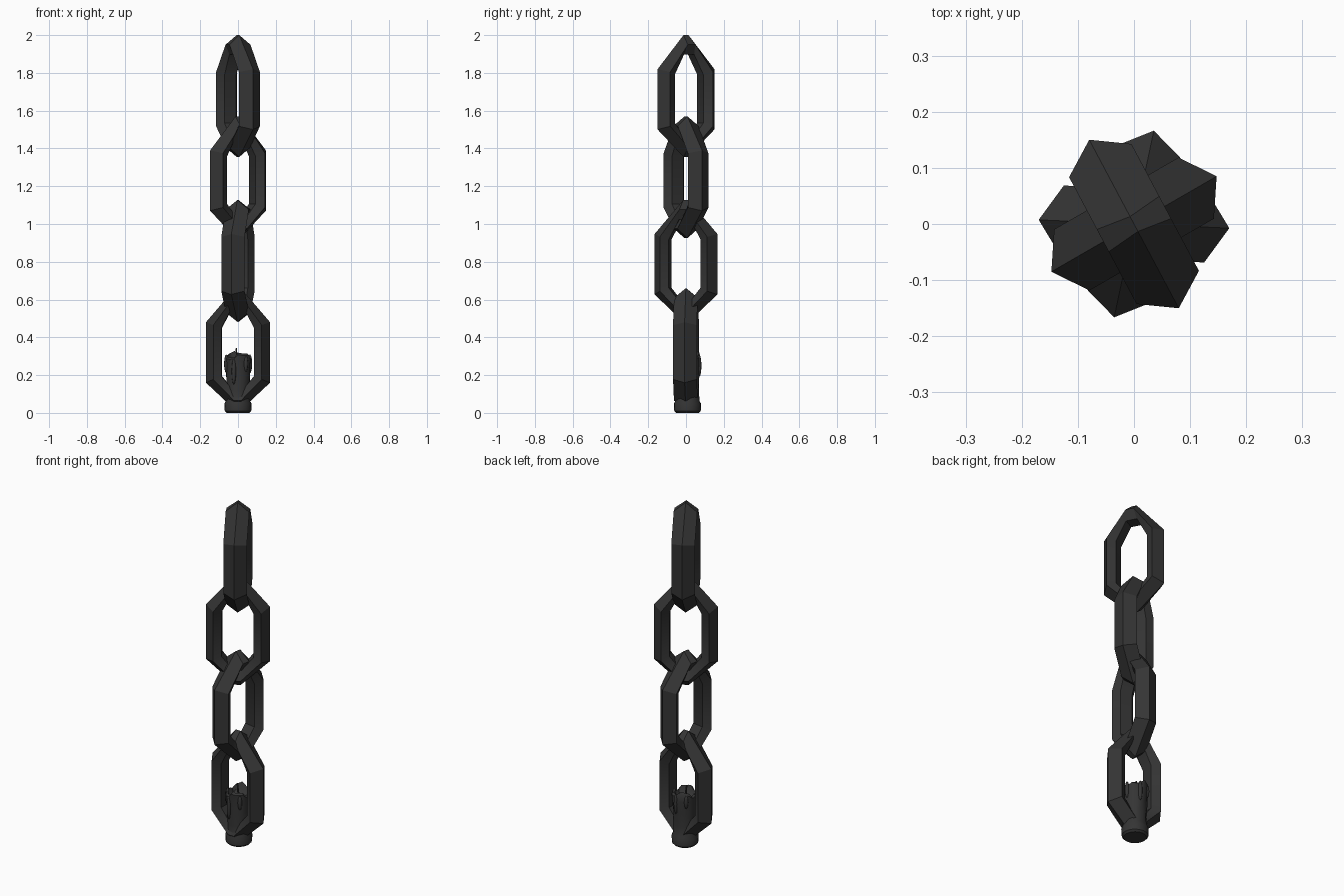
import bpy, bmesh, math, random
from mathutils import Matrix

if "Cube" in bpy.data.objects:
    bpy.data.objects.remove(bpy.data.objects["Cube"])

random.seed(4)
dark = bpy.data.materials.new("dark_iron")
dark.diffuse_color = (0.035, 0.035, 0.035, 1)
dark.use_nodes = True
dark.node_tree.nodes["Principled BSDF"].inputs["Base Color"].default_value = dark.diffuse_color


def finish(bm, name, smooth):
    bmesh.ops.recalc_face_normals(bm, faces=bm.faces)
    me = bpy.data.meshes.new(name)
    bm.to_mesh(me)
    bm.free()
    ob = bpy.data.objects.new(name, me)
    bpy.context.collection.objects.link(ob)
    me.materials.append(dark)
    bpy.ops.object.select_all(action='DESELECT')
    ob.select_set(True)
    bpy.context.view_layer.objects.active = ob
    bpy.ops.object.shade_smooth_by_angle(angle=math.radians(smooth))
    return ob


def bridge(bm, rings, closed):
    n = len(rings[0])
    for i in range(len(rings) if closed else len(rings) - 1):
        a, b = rings[i], rings[(i + 1) % len(rings)]
        for j in range(n):
            k = (j + 1) % n
            bm.faces.new((a[j], a[k], b[k], b[j]))


# Chain link: five-sided section swept round an elongated blunt-tipped hexagon
OUTER = [(0.015, 0.34), (0.17, 0.16), (0.17, -0.16), (0.015, -0.305),
         (-0.015, -0.305), (-0.17, -0.16), (-0.17, 0.16), (-0.015, 0.34)]
INNER = [(0.03, 0.238), (0.086, 0.13), (0.086, -0.125), (0.022, -0.205),
         (-0.022, -0.205), (-0.086, -0.125), (-0.086, 0.13), (-0.03, 0.238)]
SECTION = [(0, 0), (0.5, 0.063), (1, 0.035), (1, -0.035), (0.5, -0.063)]


def link(name, z, angle):
    bm = bmesh.new()
    rings = []
    for (ox, oz), (ix, iz) in zip(OUTER, INNER):
        rings.append([bm.verts.new((ox + (ix - ox) * t, w, oz + (iz - oz) * t))
                      for t, w in SECTION])
    bridge(bm, rings, True)
    bm.transform(Matrix.Translation((0, 0, z)) @
                 Matrix.Rotation(math.radians(angle), 4, 'Z'))
    finish(bm, name, 30)


for i, (z, a) in enumerate([(1.66, -62), (1.23, 30), (0.787, 78), (0.32, -2.5)]):
    link(f"chain_link_{i + 1}", z, a)

# Candle stub: lathed body with a ragged rim and hollow melted top
CY = 0.008
PROFILE = [(0.060, 0.006), (0.070, 0.016), (0.072, 0.048), (0.064, 0.065),
           (0.062, 0.12), (0.064, 0.20), (0.067, 0.26), (0.069, 0.295),
           (0.058, 0.305), (0.046, 0.28), (0.020, 0.262)]
N = 20
rim = [random.uniform(-0.016, 0.016) for _ in range(N)]
bm = bmesh.new()
rings = []
for r, z in PROFILE:
    ring = []
    for j in range(N):
        t = 2 * math.pi * j / N
        rag = max(0, min(1, (z - 0.22) / 0.08))
        back = max(0, math.sin(t)) ** 4 * 0.012
        rr = r + (random.uniform(-0.003, 0.003) if z > 0.06 else 0)
        ring.append(bm.verts.new((rr * math.cos(t), CY + rr * math.sin(t),
                                  z + (rim[j] + back) * rag)))
    rings.append(ring)
bridge(bm, rings, False)
bm.faces.new(rings[0])
bm.faces.new(rings[-1])
finish(bm, "candle_body", 40)

# Wax drips running down the side
bm = bmesh.new()
for deg, z, length in [(10, 0.26, 0.05), (75, 0.25, 0.06), (130, 0.27, 0.04),
                       (195, 0.26, 0.05), (250, 0.22, 0.07), (310, 0.26, 0.045)]:
    t = math.radians(deg)
    m = (Matrix.Translation((0.064 * math.cos(t), CY + 0.064 * math.sin(t), z))
         @ Matrix.Diagonal((0.012, 0.012, length, 1)))
    bmesh.ops.create_uvsphere(bm, u_segments=8, v_segments=6, radius=1, matrix=m)
finish(bm, "wax_drips", 60)

# Wick
bm = bmesh.new()
bmesh.ops.create_cone(bm, cap_ends=True, segments=6, radius1=0.006, radius2=0.004,
                      depth=0.085,
                      matrix=Matrix.Translation((-0.005, CY, 0.3)) @
                      Matrix.Rotation(-0.12, 4, 'Y'))
finish(bm, "wick", 40)

# Rest the model on the ground
low = min(v.co.z for o in bpy.data.objects for v in o.data.vertices)
body = bpy.data.objects["candle_body"]
for v in body.data.vertices:
    if v.co.z < 0.017:
        v.co.z -= low
